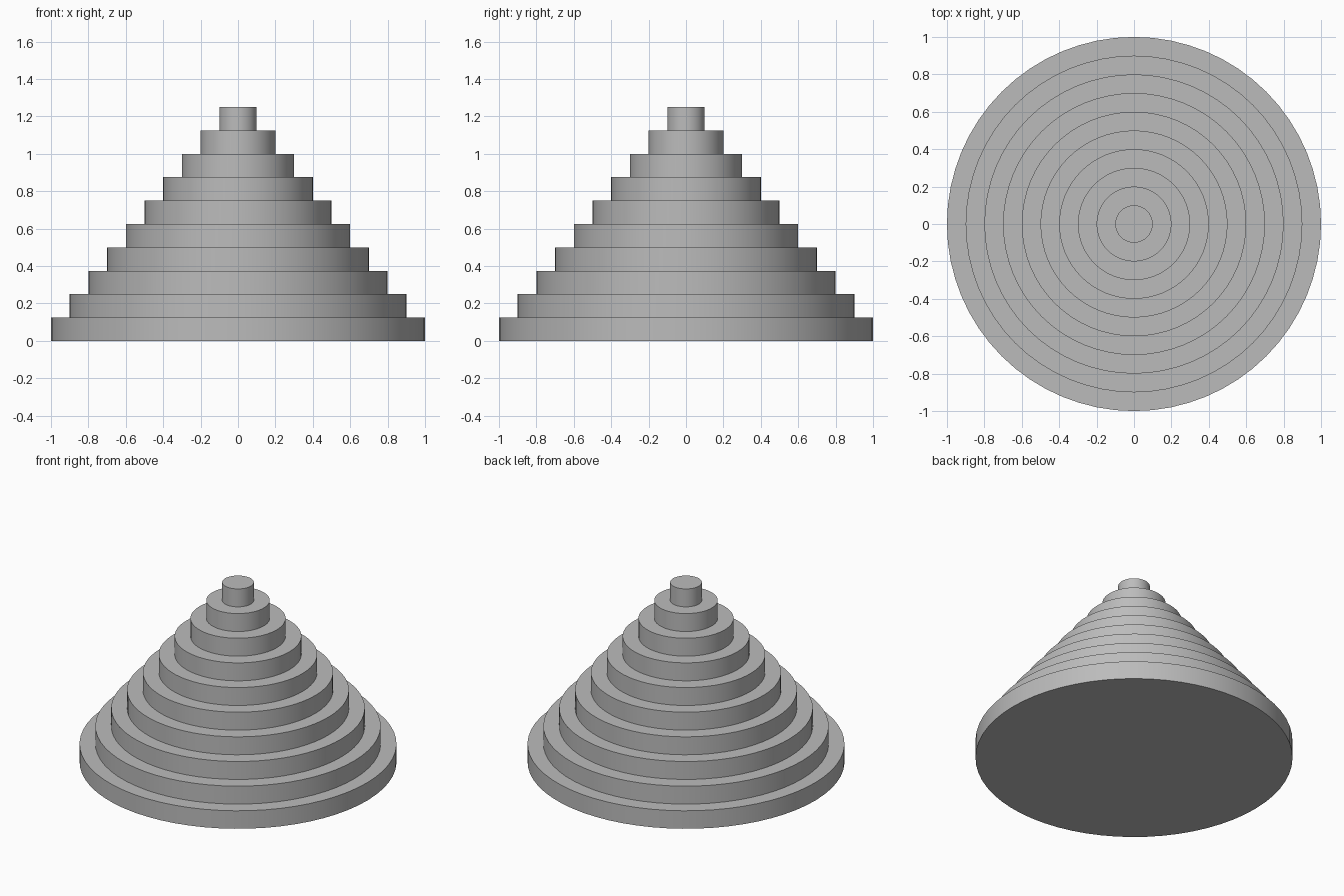
import bpy

# Remove the default cube
cube = bpy.data.objects.get("Cube")
if cube:
    bpy.data.objects.remove(cube, do_unlink=True)

TIERS = 10
STEP = 0.1      # change in radius per tier
RISE = 0.125    # height of each tier

# Plain grey finish
grey = bpy.data.materials.new("plain_grey")
grey.use_nodes = True
colour = (0.5, 0.5, 0.5, 1)
grey.diffuse_color = colour
grey.node_tree.nodes["Principled BSDF"].inputs["Base Color"].default_value = colour

# Round tiers, stacked from the widest up to the narrow cap
for i in range(TIERS):
    bpy.ops.mesh.primitive_cylinder_add(
        vertices=64, radius=STEP * (TIERS - i), depth=RISE,
        location=(0, 0, RISE * (i + 0.5)))
    tier = bpy.context.object
    tier.name = "top_cap" if i == TIERS - 1 else f"round_tier_{i + 1}"
    tier.data.materials.append(grey)
    bpy.ops.object.shade_smooth_by_angle()
